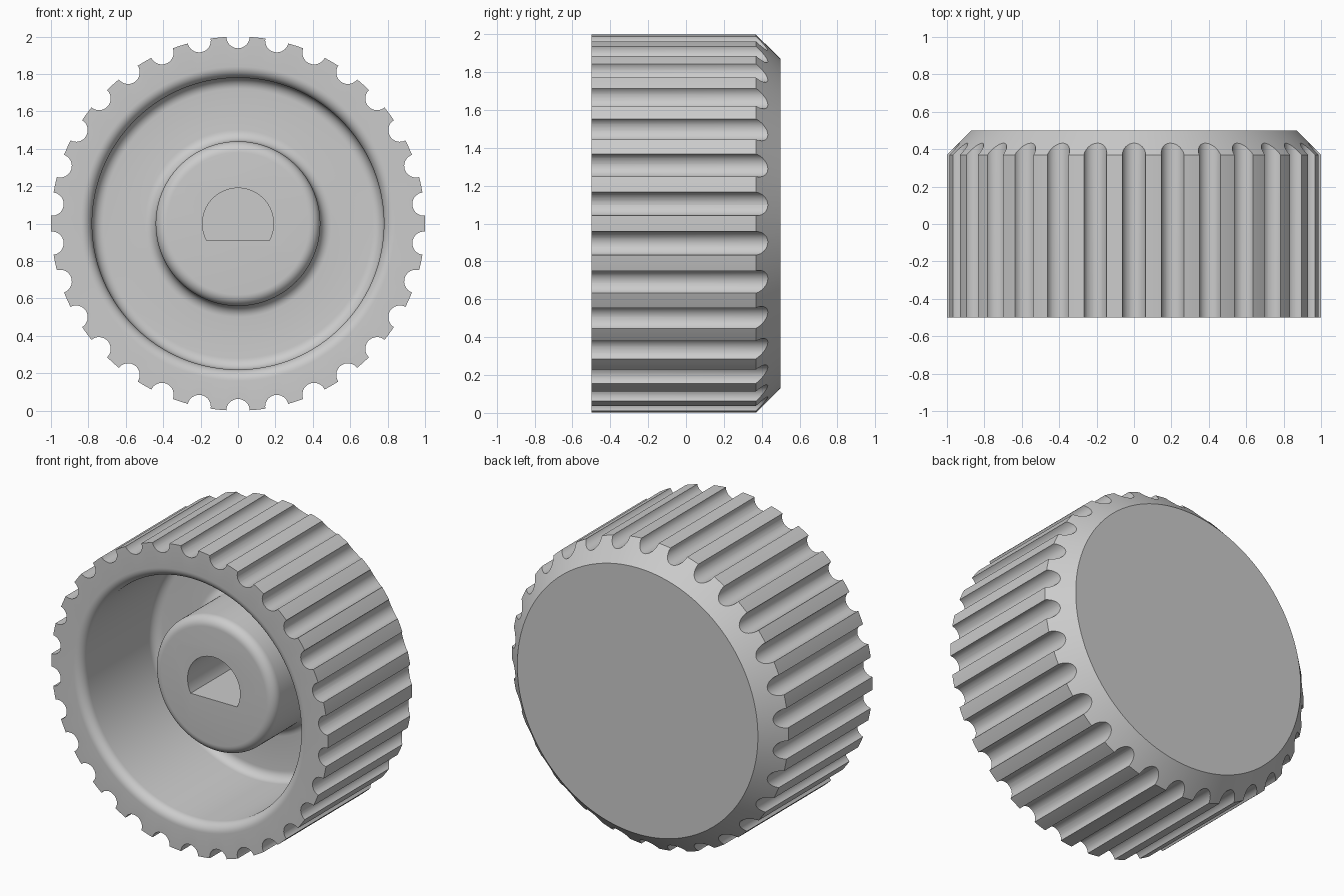
import bpy, bmesh
from math import sin, cos, pi, radians, asin

if "Cube" in bpy.data.objects:
    bpy.data.objects.remove(bpy.data.objects["Cube"], do_unlink=True)

CENTRE_Z = 1.0
SEGMENTS = 240
GROOVES = 30
FILLET = 0.06

grey = bpy.data.materials.new("plain grey")
grey.use_nodes = True
colour = (0.6, 0.6, 0.6, 1)
grey.diffuse_color = colour
grey.node_tree.nodes["Principled BSDF"].inputs["Base Color"].default_value = colour


def make_object(name, bm):
    bmesh.ops.recalc_face_normals(bm, faces=bm.faces)
    mesh = bpy.data.meshes.new(name)
    bm.to_mesh(mesh)
    bm.free()
    mesh.materials.append(grey)
    obj = bpy.data.objects.new(name, mesh)
    bpy.context.collection.objects.link(obj)
    return obj


def lathe(name, profile):
    """Revolve (radius, y) points about the y axis; ends on the axis become caps."""
    bm = bmesh.new()
    rings = []
    for r, y in profile:
        rings.append([bm.verts.new((r * cos(2 * pi * i / SEGMENTS), y,
                                    CENTRE_Z + r * sin(2 * pi * i / SEGMENTS)))
                      for i in range(SEGMENTS)])
    for a, b in zip(rings, rings[1:]):
        for i in range(SEGMENTS):
            j = (i + 1) % SEGMENTS
            bm.faces.new((a[i], a[j], b[j], b[i]))
    bm.faces.new(rings[0])
    bm.faces.new(rings[-1])
    return make_object(name, bm)


def prism(bm, outline, y0, y1):
    """Extrude an (x, z) outline along y."""
    front = [bm.verts.new((x, y0, z)) for x, z in outline]
    back = [bm.verts.new((x, y1, z)) for x, z in outline]
    bm.faces.new(front)
    bm.faces.new(back)
    for i in range(len(outline)):
        j = (i + 1) % len(outline)
        bm.faces.new((front[i], front[j], back[j], back[i]))


def arc(cx, cy, start, end, r=FILLET, steps=8):
    angles = [radians(start + (end - start) * k / steps) for k in range(steps + 1)]
    return [(cx + r * cos(a), cy + r * sin(a)) for a in angles]


# Body: chamfered back, outer wall, rounded rim, hollow with central hub
FACE, FLOOR, HUB_FACE = -0.5, 0.25, -0.25
WALL, HUB = 0.78, 0.44
profile = [(0.87, 0.5), (1.0, 0.37), (1.0, FACE)]
profile += arc(WALL + FILLET, FACE + FILLET, 270, 180)
profile += arc(WALL - FILLET, FLOOR - FILLET, 0, 90)
profile += arc(HUB + FILLET, FLOOR - FILLET, 90, 180)
profile += arc(HUB - FILLET, HUB_FACE + FILLET, 0, -90)
knob = lathe("knob_body", profile)

# Grip grooves around the outside
bm = bmesh.new()
for g in range(GROOVES):
    a = pi / 2 + 2 * pi * g / GROOVES
    prism(bm, [(cos(a) + 0.0625 * cos(a + t), CENTRE_Z + sin(a) + 0.0625 * sin(a + t))
               for t in (2 * pi * k / 32 for k in range(32))], -0.7, 0.7)
grooves = make_object("groove_cutter", bm)

# D-shaped shaft socket with its flat at the bottom
bm = bmesh.new()
R = 0.19
start = asin(-0.09 / R)
sweep = pi - 2 * start
prism(bm, [(R * cos(start + sweep * k / 48), CENTRE_Z + R * sin(start + sweep * k / 48))
           for k in range(49)], -0.4, FLOOR)
socket = make_object("socket_cutter", bm)

# Cut the grooves and socket, then discard the cutters
bpy.context.view_layer.objects.active = knob
for cutter in (grooves, socket):
    cutter.hide_render = True
    mod = knob.modifiers.new(cutter.name, "BOOLEAN")
    mod.operation = "DIFFERENCE"
    mod.solver = "EXACT"
    mod.object = cutter
    bpy.ops.object.modifier_apply(modifier=mod.name)
    bpy.data.objects.remove(cutter, do_unlink=True)

bpy.ops.object.select_all(action="DESELECT")
knob.select_set(True)
bpy.ops.object.shade_smooth_by_angle(angle=radians(30))
